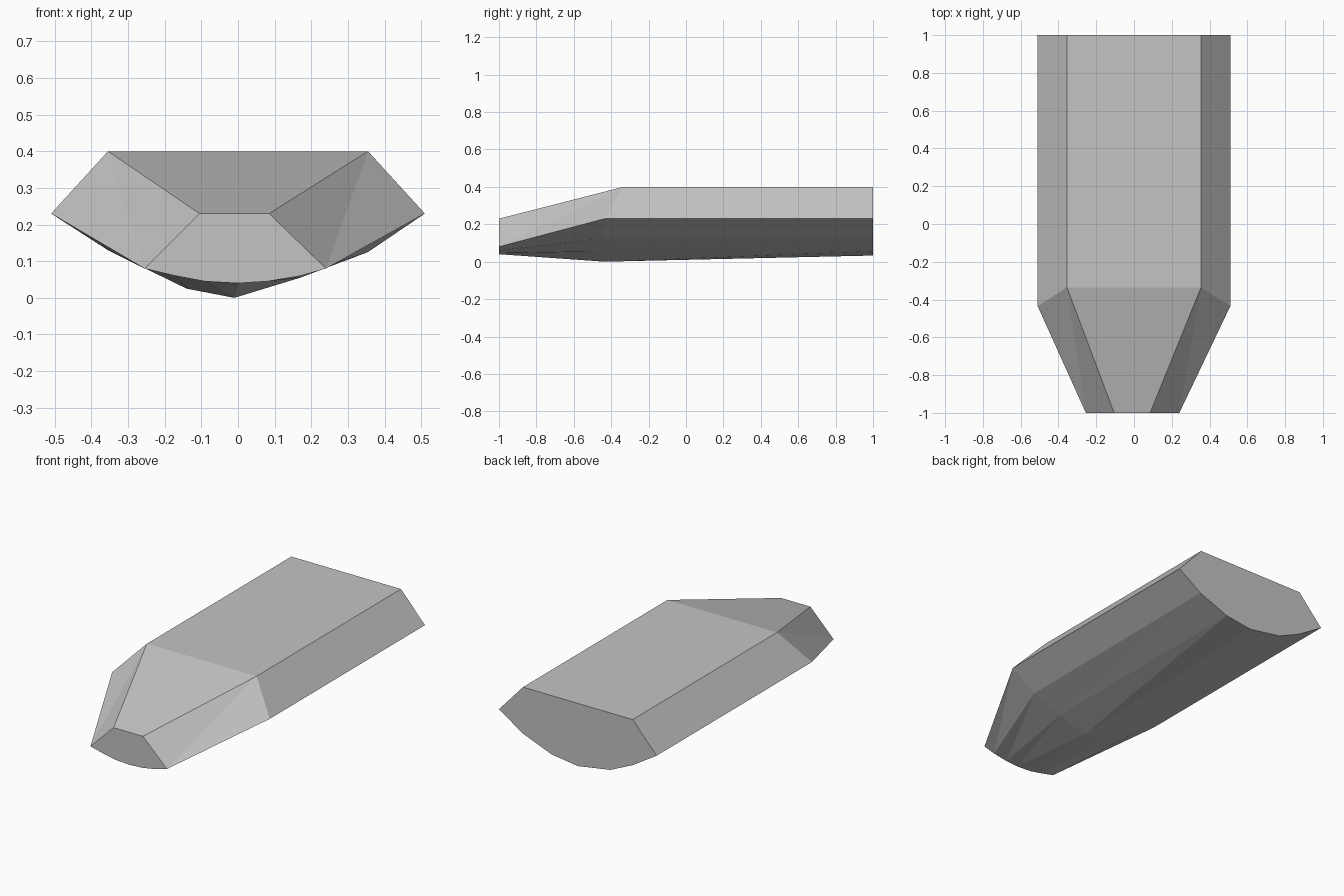
import bpy
import bmesh

cube = bpy.data.objects.get("Cube")
if cube:
    bpy.data.objects.remove(cube, do_unlink=True)

grey = bpy.data.materials.new("plain_grey")
grey.use_nodes = True
colour = (0.55, 0.55, 0.55, 1)
grey.diffuse_color = colour
grey.node_tree.nodes["Principled BSDF"].inputs["Base Color"].default_value = colour

# Cross-sections: top left, top right, right corner, then the belly back to the left corner
nose = [(-0.105, 0.23), (0.085, 0.23), (0.24, 0.08), (0.17, 0.06), (0.08, 0.045),
        (0, 0.04), (-0.09, 0.045), (-0.17, 0.06), (-0.255, 0.08)]
shoulder = [(-0.355, 0.4), (0.355, 0.4), (0.51, 0.23), (0.355, 0.125), (0.17, 0.055),
            (-0.01, 0), (-0.14, 0.025), (-0.355, 0.13), (-0.51, 0.23)]
stern = [(-0.355, 0.4), (0.355, 0.4), (0.51, 0.23), (0.36, 0.13), (0.17, 0.056),
         (0, 0.033), (-0.21, 0.067), (-0.355, 0.133), (-0.51, 0.23)]

bm = bmesh.new()


def ring(profile, y, top_y):
    """Place one section; its two top corners may sit at a different depth."""
    return [bm.verts.new((x, top_y if i < 2 else y, z))
            for i, (x, z) in enumerate(profile)]


front = ring(nose, -1, -1)
middle = ring(shoulder, -0.435, -0.335)
back = ring(stern, 1, 1)
count = len(front)

# Tapered nose and long body
for a, b in ((front, middle), (middle, back)):
    for i in range(count):
        j = (i + 1) % count
        if i == 0:
            bm.faces.new((a[i], a[j], b[j], b[i]))
        elif i == count - 1:
            bm.faces.new((a[i], a[j], b[j]))
            bm.faces.new((a[i], b[j], b[i]))
            continue
        else:
            bm.faces.new((a[i], a[j], b[i]))
            bm.faces.new((a[j], b[j], b[i]))

# Flat nose and stern ends
bm.faces.new(front)
bm.faces.new(back)
bmesh.ops.recalc_face_normals(bm, faces=bm.faces)

mesh = bpy.data.meshes.new("hull")
bm.to_mesh(mesh)
bm.free()
mesh.materials.append(grey)
hull = bpy.data.objects.new("hull", mesh)
bpy.context.collection.objects.link(hull)
